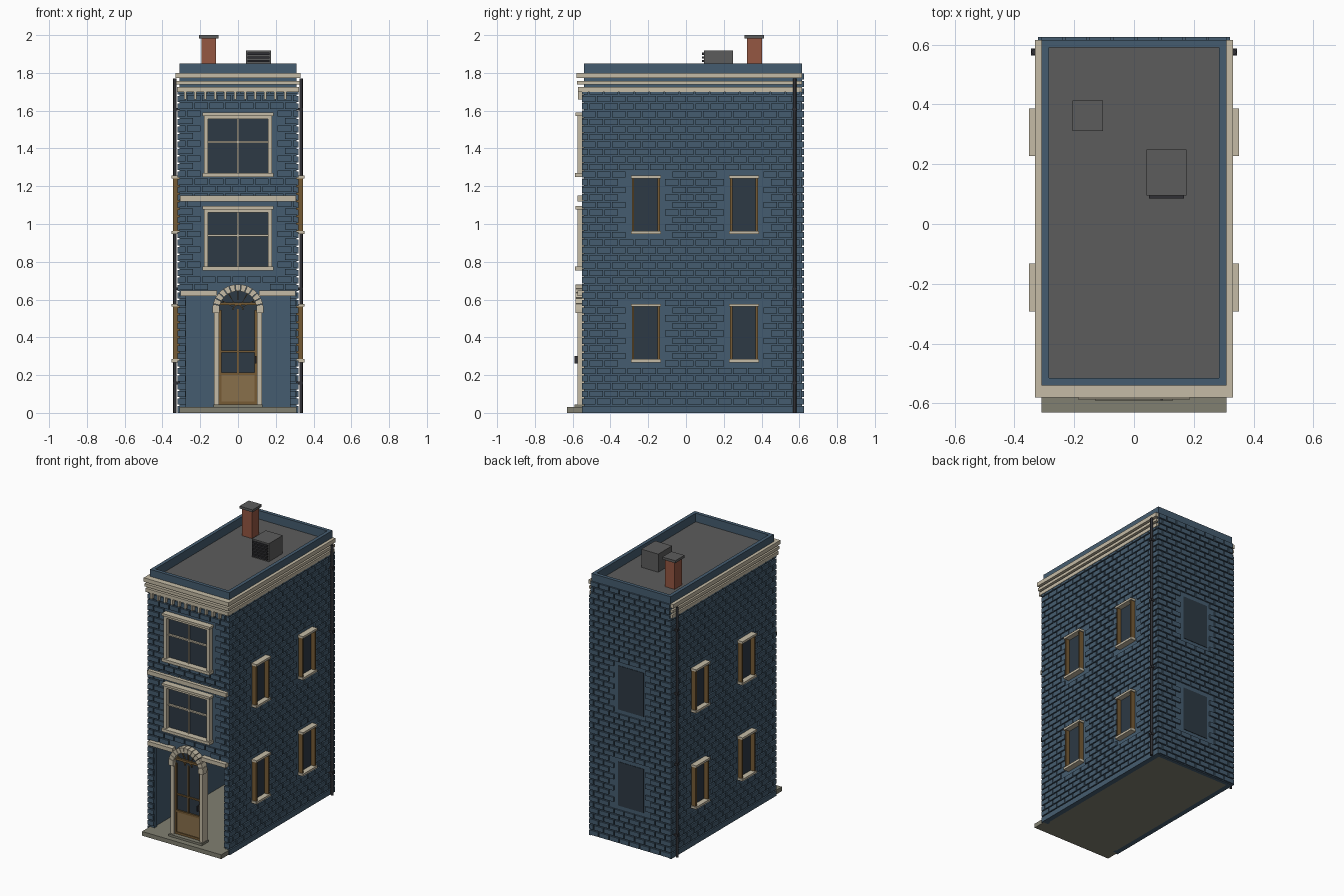
import bpy, bmesh, math

if "Cube" in bpy.data.objects:
    bpy.data.objects.remove(bpy.data.objects["Cube"])


def material(name, *rgb):
    m = bpy.data.materials.new(name)
    m.use_nodes = True
    m.diffuse_color = (*rgb, 1)
    m.node_tree.nodes["Principled BSDF"].inputs["Base Color"].default_value = (*rgb, 1)
    return m


BLUE = material("blue wall", .06, .108, .16)
CREAM = material("cream trim", .56, .5, .38)
GLASS = material("dark glass", .026, .041, .058)
WOOD = material("brown wood", .18, .105, .036)
PANEL = material("light wood", .25, .16, .07)
CLAY = material("red clay", .3, .095, .055)
ROOF = material("roof grey", .107, .107, .107)
STONE = material("step stone", .22, .215, .165)
IRON = material("dark iron", .03, .03, .035)


def finish(bm, name, mat):
    bmesh.ops.recalc_face_normals(bm, faces=bm.faces)
    me = bpy.data.meshes.new(name)
    bm.to_mesh(me)
    bm.free()
    me.materials.append(mat)
    ob = bpy.data.objects.new(name, me)
    bpy.context.collection.objects.link(ob)
    return ob


def prism(bm, points, y0, y1):
    """Extrude an outline of (x, z) points from y0 to y1."""
    near = [bm.verts.new((x, y0, z)) for x, z in points]
    far = [bm.verts.new((x, y1, z)) for x, z in points]
    bm.faces.new(near)
    bm.faces.new(far[::-1])
    for i in range(len(near)):
        j = (i + 1) % len(near)
        bm.faces.new((near[i], far[i], far[j], near[j]))


def boxes(name, mat, spans, mirror=False):
    """Boxes given as (x0, x1, y0, y1, z0, z1), optionally repeated on -x."""
    bm = bmesh.new()
    for x0, x1, y0, y1, z0, z1 in spans:
        for s in ((1, -1) if mirror else (1,)):
            prism(bm, [(s * x0, z0), (s * x1, z0), (s * x1, z1), (s * x0, z1)], y0, y1)
    return finish(bm, name, mat)


def wedge(r0, r1, a0, a1, cz, steps=1):
    """Outline of a ring sector around (0, cz)."""
    angles = [a0 + (a1 - a0) * i / steps for i in range(steps + 1)]
    ring = [(r1, a) for a in angles] + [(r0, a) for a in reversed(angles)]
    return [(r * math.cos(a), cz + r * math.sin(a)) for r, a in ring]


# Main dimensions
W, FRONT, BACK, TOP, T = .31, -.54, .615, 1.85, .025
PIER, OPEN_TOP = .275, .62
RELIEF = .011

# Hollow shell with an open ground-floor front
boxes("side_walls", BLUE, [(W - T, W, FRONT, BACK, 0, TOP)], True)
boxes("back_wall", BLUE, [(-W + T, W - T, BACK - T, BACK, 0, TOP)])
boxes("front_wall", BLUE, [(-W + T, W - T, FRONT, FRONT + T, OPEN_TOP, TOP)])
boxes("front_piers", BLUE, [(PIER, W - T, FRONT, FRONT + T, 0, OPEN_TOP)], True)
boxes("roof_deck", ROOF, [(-W + T, W - T, FRONT + T, BACK - T, 1.77, 1.79)])
boxes("ground_floor", STONE, [(-W + T, W - T, FRONT, BACK - T, 0, .03)])
boxes("front_step", STONE, [(-W, W, -.63, FRONT, 0, .03)])
boxes("threshold", STONE, [(-.13, .13, -.59, FRONT + T, .03, .045)])

# Window layout
SIDE_Y, SIDE_Z = (-.212, .307), (.28, .96)
FRONT_Z = (.76, 1.255)


def bricks(name, u0, u1, z0, z1, holes, place):
    """Running-bond relief over a wall, leaving out bricks that touch a hole."""
    length, course, gap = .08, .04, .008
    spans = []
    for row in range(math.ceil((z1 - z0) / course)):
        za = z0 + row * course
        zb = min(za + course - gap, z1)
        u = u0 - (row % 2) * length / 2
        while u < u1:
            a, b = max(u, u0), min(u + length - gap, u1)
            u += length
            if b - a < .008:
                continue
            if any(b > h[0] and a < h[1] and zb > h[2] and za < h[3] for h in holes):
                continue
            spans.append(place(a, b) + (za, zb))
    boxes(name, BLUE, spans)


def on_front(a, b):
    return (a, b, FRONT - RELIEF, FRONT)


side_holes = [(y - .08, y + .08, z - .01, z + .3) for y in SIDE_Y for z in SIDE_Z]
front_holes = [(-.19, .19, z - .01, z + .34) for z in FRONT_Z] + [(-.14, .14, .6, .69)]
back_holes = [(-.1, .1, z - .02, z + .3) for z in SIDE_Z]
for s, side in ((1, "left"), (-1, "right")):
    bricks(side + "_bricks", FRONT - RELIEF, BACK + RELIEF, .045, 1.7, side_holes,
           lambda a, b: (s * W, s * (W + RELIEF), a, b))
    edge = sorted((s * PIER, s * W))
    bricks(side + "_pier_bricks", edge[0], edge[1], .045, OPEN_TOP, [], on_front)
bricks("front_bricks", -W, W, .65, 1.7, front_holes, on_front)
bricks("back_bricks", -W, W, .005, 1.8, back_holes,
       lambda a, b: (a, b, BACK, BACK + RELIEF))

# Plinth course at the foot of the side walls
boxes("side_plinths", BLUE, [(W, W + RELIEF, FRONT - RELIEF, BACK + RELIEF, 0, .037)], True)

# Back windows: plain recessed panes
boxes("back_window_panes", GLASS,
      [(-.1, .1, BACK, BACK + .003, z - .015, z + .295) for z in SIDE_Z])

# Side windows
glass, jambs, ledges = [], [], []
for y in SIDE_Y:
    for z in SIDE_Z:
        glass.append((W, W + .004, y - .062, y + .062, z, z + .29))
        for e in (-.074, .062):
            jambs.append((W, .343, y + e, y + e + .012, z, z + .29))
        ledges.append((W, .351, y - .08, y + .08, z - .012, z + .004))
        ledges.append((W, .351, y - .08, y + .08, z + .282, z + .297))
boxes("side_window_glass", GLASS, glass, True)
boxes("side_window_jambs", WOOD, jambs, True)
boxes("side_window_ledges", CREAM, ledges, True)

# Front windows
for z, floor in zip(FRONT_Z, ("middle", "upper")):
    boxes(floor + "_window_glass", GLASS, [(-.165, .165, FRONT - .004, FRONT, z, z + .32)])
    boxes(floor + "_window_frame", CREAM, [
        (-.18, -.158, -.575, FRONT, z, z + .325),
        (.158, .18, -.575, FRONT, z, z + .325),
        (-.158, .158, -.575, FRONT, z + .302, z + .325),
        (-.188, .188, -.588, FRONT, z - .005, z + .015),
        (-.188, .188, -.585, FRONT, z + .318, z + .334)])
    boxes(floor + "_window_bars", CREAM, [
        (-.004, .004, -.556, FRONT, z, z + .31),
        (-.158, .158, -.558, FRONT, z + .174, z + .184)])

# String courses across the front
boxes("string_course", CREAM, [(-.308, .308, -.575, FRONT, 1.12, 1.15)])
boxes("lower_string_course", CREAM, [(.112, .305, -.575, FRONT, OPEN_TOP, .648)], True)

# Cornice: three stepped bands around front and sides, with dentils
for i, (out, z0, z1) in enumerate(((.014, 1.7, 1.725), (.018, 1.738, 1.758), (.022, 1.772, 1.8))):
    boxes("cornice_band_%d" % (i + 1), CREAM, [
        (-W - out, W + out, FRONT - out - .018, FRONT, z0, z1),
        (W, W + out, FRONT, BACK, z0, z1),
        (-W - out, -W, FRONT, BACK, z0, z1)])
boxes("dentils", CREAM, [(x - .007, x + .007, -.572, FRONT, 1.66, 1.7)
                         for x in [-.28 + .053 * i for i in range(11)]])

# Doorway: jambs, capitals and arch stones
ARCH_Z = .545
boxes("door_jambs", CREAM, [(.1, .126, -.575, FRONT + T, .045, ARCH_Z)], True)
boxes("door_capitals", CREAM, [(.098, .134, -.585, FRONT, ARCH_Z - .015, ARCH_Z + .01)], True)
bm = bmesh.new()
STONES = 13
for i in range(STONES):
    a = math.pi / STONES
    prism(bm, wedge(.1, .136, a * i + .012, a * (i + 1) - .012, ARCH_Z), -.585, FRONT + .005)
finish(bm, "arch_stones", CREAM)

# Fanlight
bm = bmesh.new()
prism(bm, wedge(.003, .104, 0, math.pi, ARCH_Z, 16), -.552, FRONT + .003)
finish(bm, "fanlight_glass", GLASS)
bm = bmesh.new()
for i in range(1, 6):
    a = math.pi * i / 6
    prism(bm, wedge(.03, .1, a - .025, a + .025, ARCH_Z), -.56, -.55)
prism(bm, wedge(.024, .03, 0, math.pi, ARCH_Z, 10), -.56, -.55)
finish(bm, "fanlight_bars", WOOD)

# Door
boxes("door_leaf", WOOD, [
    (-.1, -.088, -.56, -.53, .045, ARCH_Z), (.088, .1, -.56, -.53, .045, ARCH_Z),
    (-.088, .088, -.56, -.53, .045, .06), (-.088, .088, -.56, -.53, .2, .215),
    (-.088, .088, -.558, -.53, .32, .33), (-.004, .004, -.557, -.53, .215, .55),
    (-.1, .1, -.565, -.53, .57, .585)])
boxes("door_panel", PANEL, [(-.088, .088, -.555, -.535, .06, .2)])
boxes("door_glass", GLASS, [(-.09, .09, -.55, -.535, .215, .57)])
boxes("door_handle", IRON, [(.089, .097, -.59, -.56, .262, .3)])

# Downpipes near the back corners
for s, side in ((1, "left"), (-1, "right")):
    bpy.ops.mesh.primitive_cylinder_add(vertices=12, radius=.009, depth=1.77,
                                        location=(s * .334, .575, .885))
    pipe = bpy.context.object
    pipe.name = side + "_downpipe"
    pipe.data.materials.append(IRON)
    bpy.ops.object.shade_smooth_by_angle()
boxes("pipe_brackets", IRON, [(W, .345, .563, .587, z, z + .015)
                              for z in (.15, .65, 1.15, 1.6)], True)

# Chimney and roof vent
boxes("chimney", CLAY, [(-.193, -.117, .322, .403, 1.79, 1.983)])
boxes("chimney_cap", ROOF, [(-.206, -.104, .311, .414, 1.983, 2)])
boxes("roof_vent", ROOF, [(.042, .175, .095, .25, 1.79, 1.918)])
boxes("vent_louvers", IRON, [(.05, .167, .086, .095, z, z + .012)
                             for z in [1.8 + .019 * i for i in range(6)]])
